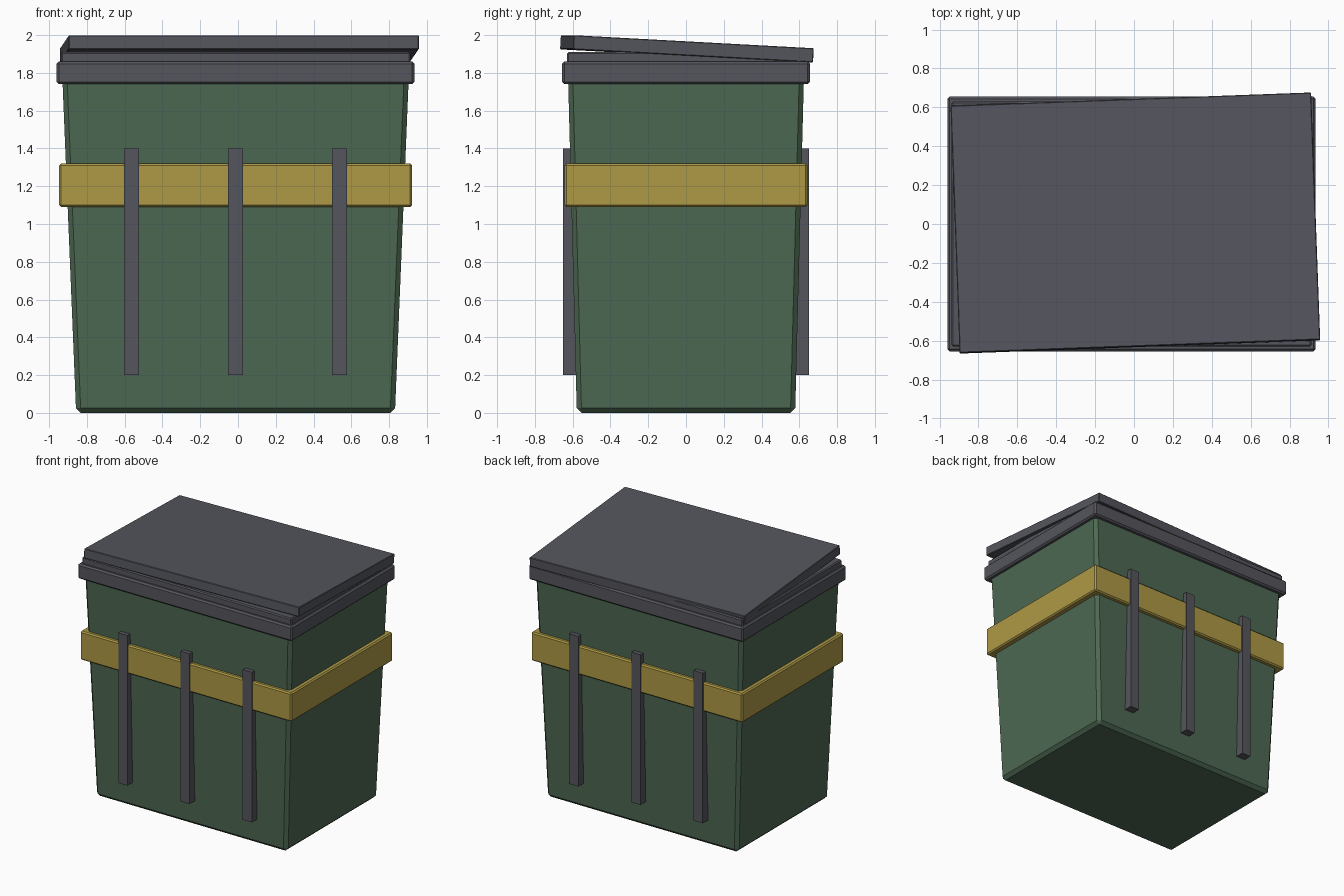
import bpy, bmesh
from math import radians
from mathutils import Matrix, Vector

if "Cube" in bpy.data.objects:
    bpy.data.objects.remove(bpy.data.objects["Cube"])

CX = -0.013  # shared x centre of the bin


def material(name, col):
    m = bpy.data.materials.new(name)
    m.diffuse_color = (*col, 1)
    m.use_nodes = True
    m.node_tree.nodes["Principled BSDF"].inputs["Base Color"].default_value = m.diffuse_color
    return m


GREEN = material("green", (0.075, 0.14, 0.085))
DARK = material("dark_grey", (0.09, 0.092, 0.11))
YELLOW = material("yellow", (0.42, 0.32, 0.06))


def box(name, lo, hi, mat, bevel=0.0, bottom_scale=(1, 1), rot=None):
    """Box between two corners, optionally tapered, chamfered and rotated."""
    lo, hi = Vector(lo), Vector(hi)
    size = hi - lo
    bm = bmesh.new()
    bmesh.ops.create_cube(bm, size=1)
    for v in bm.verts:
        if v.co.z < 0:
            v.co.x *= bottom_scale[0]
            v.co.y *= bottom_scale[1]
        v.co = Vector(a * b for a, b in zip(v.co, size))
    if bevel:
        bmesh.ops.bevel(bm, geom=bm.edges[:], offset=bevel, segments=1,
                        profile=0.5, affect='EDGES')
    me = bpy.data.meshes.new(name)
    bm.to_mesh(me)
    bm.free()
    me.materials.append(mat)
    ob = bpy.data.objects.new(name, me)
    ob.location = (lo + hi) / 2
    if rot:
        ob.rotation_euler = rot
    bpy.context.collection.objects.link(ob)
    return ob


# Tapered body
box("body", (CX - 0.918, -0.625, 0), (CX + 0.918, 0.625, 1.8), GREEN, 0.025,
    (0.844 / 0.918, 0.578 / 0.625))

# Rim collar and the step under the lid
box("rim", (CX - 0.947, -0.656, 1.74), (CX + 0.947, 0.656, 1.86), DARK, 0.012)
box("lid_seat", (CX - 0.925, -0.63, 1.8), (CX + 0.925, 0.63, 1.91), DARK, 0.008)

# Lid, propped up at the front and slightly twisted
box("lid", (0.007 - 0.928, 0.005 - 0.637, 1.89), (0.007 + 0.928, 0.005 + 0.637, 1.965),
    DARK, 0.004, rot=(radians(-3.1), 0, radians(2.1)))

# Yellow band
box("band", (CX - 0.934, -0.642, 1.09), (CX + 0.934, 0.642, 1.32), YELLOW, 0.01)

# Vertical ribs, front and back
for side, y in (("front", -0.61), ("back", 0.61)):
    for i in (-1, 0, 1):
        x = CX + i * 0.55
        box(f"{side}_rib_{i + 2}", (x - 0.04, y - 0.04, 0.2), (x + 0.04, y + 0.04, 1.4), DARK)
